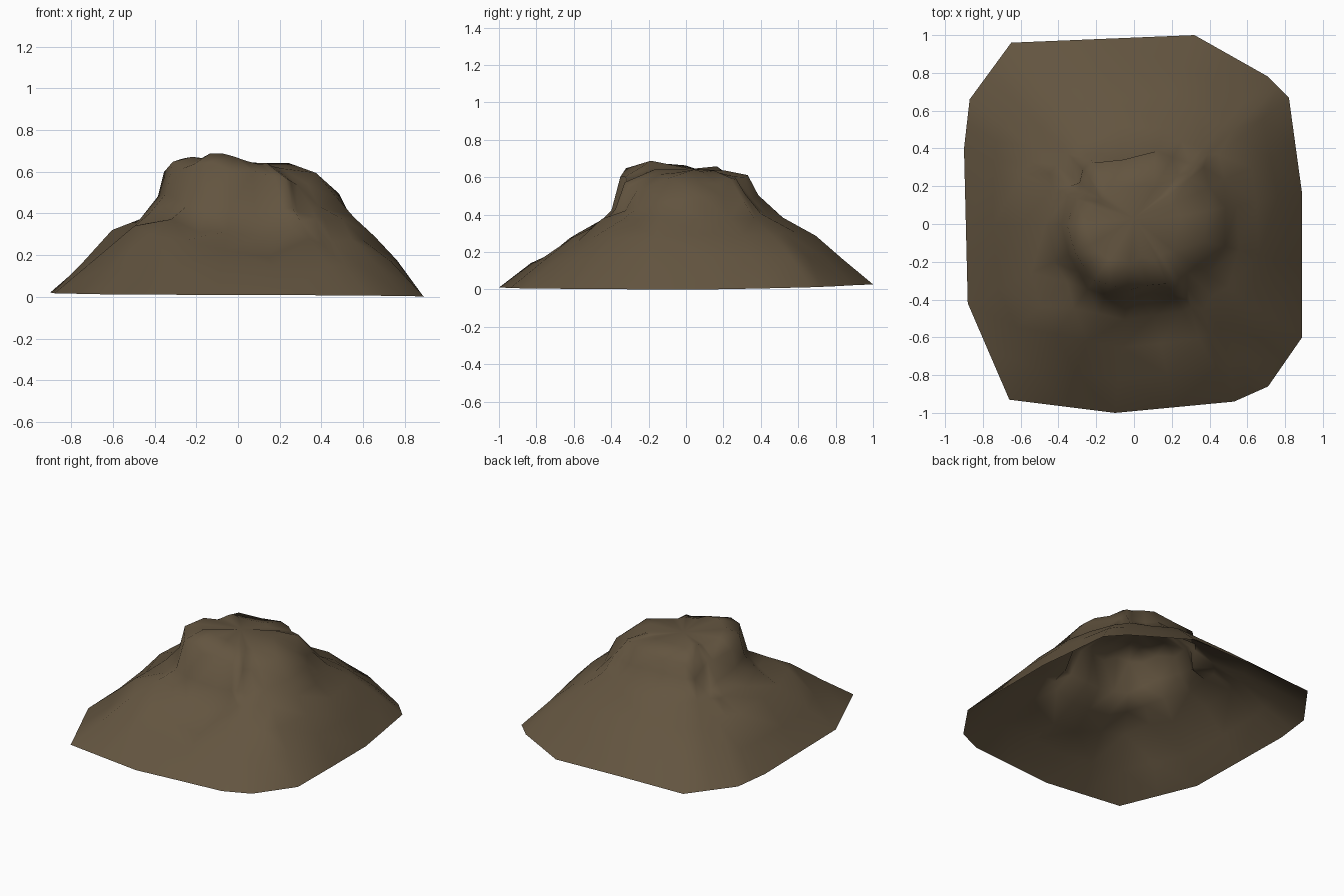
import bpy
import bmesh
import math
import random
from mathutils import Vector

random.seed(4)

default_cube = bpy.data.objects.get("Cube")
if default_cube:
    bpy.data.objects.remove(default_cube, do_unlink=True)


def make_material(name, color):
    material = bpy.data.materials.new(name)
    material.diffuse_color = color
    material.use_nodes = True
    shader = material.node_tree.nodes["Principled BSDF"]
    shader.inputs["Base Color"].default_value = color
    shader.inputs["Roughness"].default_value = 1.0
    return material


# Footprint corners, counter-clockwise from the right side
footprint = [
    (.89, .16), (.82, .67), (.71, .78), (.32, 1), (-.65, .96),
    (-.87, .66), (-.9, .4), (-.88, -.42), (-.66, -.93),
    (-.1, -1), (.53, -.94), (.71, -.86), (.89, -.6),
]

# Slope profiles from rim to summit: fraction of rim distance, height
right_slope = [(1, 0), (.87, .18), (.75, .3), (.65, .39), (.57, .49), (.46, .6), (.28, .64)]
back_slope = [(1, .03), (.85, .17), (.7, .3), (.52, .39), (.38, .5), (.35, .6), (.2, .64)]
left_slope = [(1, .02), (.84, .16), (.67, .3), (.54, .38), (.42, .47), (.4, .6), (.28, .65)]
front_slope = [(1, .01), (.83, .14), (.67, .26), (.5, .36), (.41, .45), (.36, .63), (.2, .65)]

# Local lumps and hollows: x, y, width, height change
lumps = [
    (-.14, -.24, .1, .05),     # summit knob
    (-.33, -.14, .1, .03),     # overhanging corner
    (-.5, -.42, .15, .05),     # front shoulder
    (.08, -.54, .17, -.09),    # front valley
    (.3, -.24, .13, -.09),     # scooped front corner
    (-.2, -.42, .08, -.07),    # front hollow
    (.6, -.25, .08, -.06),     # side hollow
    (.12, -.27, .06, -.07),    # summit cleft
    (-.32, .22, .07, -.08),    # rear notch
    (.35, .12, .07, -.05),     # summit pit
    (0, .7, .1, -.04),         # back dent
    (-.6, .1, .1, .02),        # side swell
]


def lump_offset(x, y):
    return sum(rise * math.exp(-((x - cx) ** 2 + (y - cy) ** 2) / width ** 2)
               for cx, cy, width, rise in lumps)


def slope_at(direction, ring):
    """Blend the four side profiles by direction."""
    weights = [
        (max(direction.x, 0) ** 2, right_slope), (max(direction.y, 0) ** 2, back_slope),
        (max(-direction.x, 0) ** 2, left_slope), (max(-direction.y, 0) ** 2, front_slope),
    ]
    fraction = sum(w * profile[ring][0] for w, profile in weights)
    height = sum(w * profile[ring][1] for w, profile in weights)
    return fraction, height


def rim_points():
    """Footprint corners with a point added halfway along each edge."""
    points = []
    for i, corner in enumerate(footprint):
        a = Vector(corner)
        b = Vector(footprint[(i + 1) % len(footprint)])
        points += [a, (a + b) / 2]
    return points


def build_mound():
    bm = bmesh.new()
    rim = rim_points()
    count = len(rim)
    rings = []
    for ring in range(len(right_slope)):
        verts = []
        for point in rim:
            direction = point.normalized()
            fraction, height = slope_at(direction, ring)
            if ring:
                # Round the corners and roughen the rock above the rim
                corner = abs(direction.x * direction.y) * 2
                fraction *= 1 - .13 * corner * min(ring / 4, 1)
                rough = .006 if ring == 1 else .02
                fraction += random.uniform(-rough, rough)
                height += random.uniform(-rough, rough) * .8
            x, y = point * fraction
            if ring > 1:
                height += lump_offset(x, y)
            verts.append(bm.verts.new((x, y, height)))
        rings.append(verts)

    # Join the rings and close the top, leaving the underside open
    for lower, upper in zip(rings, rings[1:]):
        for i in range(count):
            j = (i + 1) % count
            bm.faces.new((lower[i], lower[j], upper[j], upper[i]))
    summit = bm.verts.new((0, .03, .645))
    top = rings[-1]
    for i in range(count):
        bm.faces.new((top[i], top[(i + 1) % count], summit))
    bmesh.ops.triangulate(bm, faces=bm.faces[:], quad_method='SHORT_EDGE')

    # Rest the rim on the ground
    lowest = min(v.co.z for v in bm.verts)
    for v in bm.verts:
        v.co.z -= lowest

    mesh = bpy.data.meshes.new("rock_mound")
    bm.to_mesh(mesh)
    bm.free()
    mound = bpy.data.objects.new("rock_mound", mesh)
    bpy.context.collection.objects.link(mound)
    return mound


mound = build_mound()
mound.data.materials.append(make_material("earth brown", (.125, .09, .051, 1)))

# Smooth slopes with a few sharp rock edges
bpy.ops.object.select_all(action='DESELECT')
mound.select_set(True)
bpy.context.view_layer.objects.active = mound
bpy.ops.object.shade_smooth_by_angle(angle=math.radians(75))
